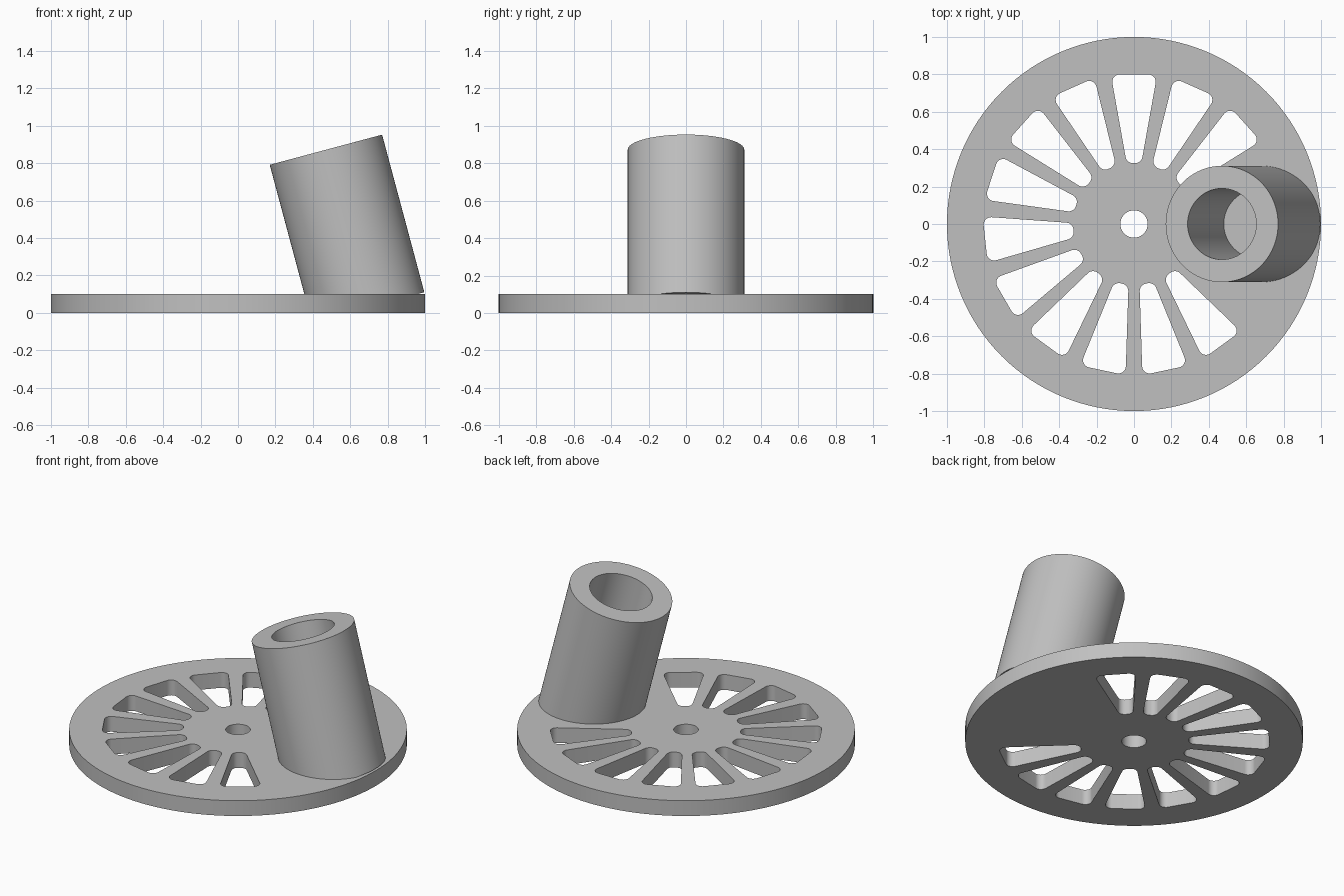
import bpy, bmesh, math
from mathutils import Matrix, Vector

cube = bpy.data.objects.get("Cube")
if cube:
    bpy.data.objects.remove(cube, do_unlink=True)

grey = bpy.data.materials.new("plain grey")
grey.use_nodes = True
grey.diffuse_color = (0.53, 0.53, 0.53, 1)
grey.node_tree.nodes["Principled BSDF"].inputs["Base Color"].default_value = grey.diffuse_color

THICK = 0.1
TILT = math.radians(15)


def circle(radius, count):
    return [Vector((radius * math.cos(math.tau * i / count),
                    radius * math.sin(math.tau * i / count))) for i in range(count)]


def fillet(corners, radius, steps=8):
    """Round every corner of a convex counter-clockwise polygon."""
    out = []
    for i, p in enumerate(corners):
        a = (corners[i - 1] - p).normalized()
        b = (corners[(i + 1) % len(corners)] - p).normalized()
        half = a.angle(b) / 2
        centre = p + (a + b).normalized() * radius / math.sin(half)
        start = p + a * radius / math.tan(half) - centre
        turn = math.pi - 2 * half
        for k in range(steps + 1):
            out.append(centre + Matrix.Rotation(turn * k / steps, 2) @ start)
    return out


def finish(obj):
    bpy.ops.object.select_all(action="DESELECT")
    obj.select_set(True)
    bpy.context.view_layer.objects.active = obj
    obj.data.materials.clear()
    obj.data.materials.append(grey)
    bpy.ops.object.shade_smooth_by_angle(angle=math.radians(30))


# Disc outline, hub hole and tapered slots; no slots under the tube
outlines = [circle(1, 128), circle(0.073, 48)]
slot = fillet([Vector((0.325, -0.039)), Vector((0.8, -0.124)),
               Vector((0.8, 0.124)), Vector((0.325, 0.039))], 0.04)
for i in range(12):
    turn = Matrix.Rotation(math.radians(42 + 24 * i), 2)
    outlines.append([turn @ p for p in slot])

curve = bpy.data.curves.new("slotted_disc", "CURVE")
curve.dimensions = "2D"
curve.fill_mode = "BOTH"
curve.extrude = THICK / 2
for points in outlines:
    spline = curve.splines.new("POLY")
    spline.points.add(len(points) - 1)
    for target, p in zip(spline.points, points):
        target.co = (p.x, p.y, 0, 1)
    spline.use_cyclic_u = True
flat = bpy.data.objects.new("disc_outline", curve)
bpy.context.collection.objects.link(flat)
bpy.context.view_layer.update()
mesh = bpy.data.meshes.new_from_object(flat.evaluated_get(bpy.context.evaluated_depsgraph_get()))
bpy.data.objects.remove(flat, do_unlink=True)
bm = bmesh.new()
bm.from_mesh(mesh)
bmesh.ops.remove_doubles(bm, verts=bm.verts, dist=0.0001)
bmesh.ops.translate(bm, verts=bm.verts, vec=(0, 0, THICK / 2))
bmesh.ops.recalc_face_normals(bm, faces=bm.faces)
bm.to_mesh(mesh)
bm.free()
disc = bpy.data.objects.new("slotted_disc", mesh)
bpy.context.collection.objects.link(disc)
finish(disc)

# Leaning tube: a spun wall section, trimmed inside the disc
bm = bmesh.new()
section = [(0.19, -0.872), (0.311, -0.872), (0.311, 0), (0.19, 0)]
verts = [bm.verts.new((r, 0, z)) for r, z in section]
edges = [bm.edges.new((verts[i], verts[(i + 1) % 4])) for i in range(4)]
bmesh.ops.spin(bm, geom=verts + edges, cent=(0, 0, 0), axis=(0, 0, 1),
               angle=math.tau, steps=96, use_merge=True)
bmesh.ops.remove_doubles(bm, verts=bm.verts, dist=0.0001)
bmesh.ops.recalc_face_normals(bm, faces=bm.faces)
bm.transform(Matrix.Translation((0.47, 0, 0.872)) @ Matrix.Rotation(-TILT, 4, "Y"))
bmesh.ops.bisect_plane(bm, geom=bm.verts[:] + bm.edges[:] + bm.faces[:],
                       plane_co=(0, 0, THICK / 2), plane_no=(0, 0, 1), clear_inner=True)
mesh = bpy.data.meshes.new("leaning_tube")
bm.to_mesh(mesh)
bm.free()
tube = bpy.data.objects.new("leaning_tube", mesh)
bpy.context.collection.objects.link(tube)
finish(tube)
